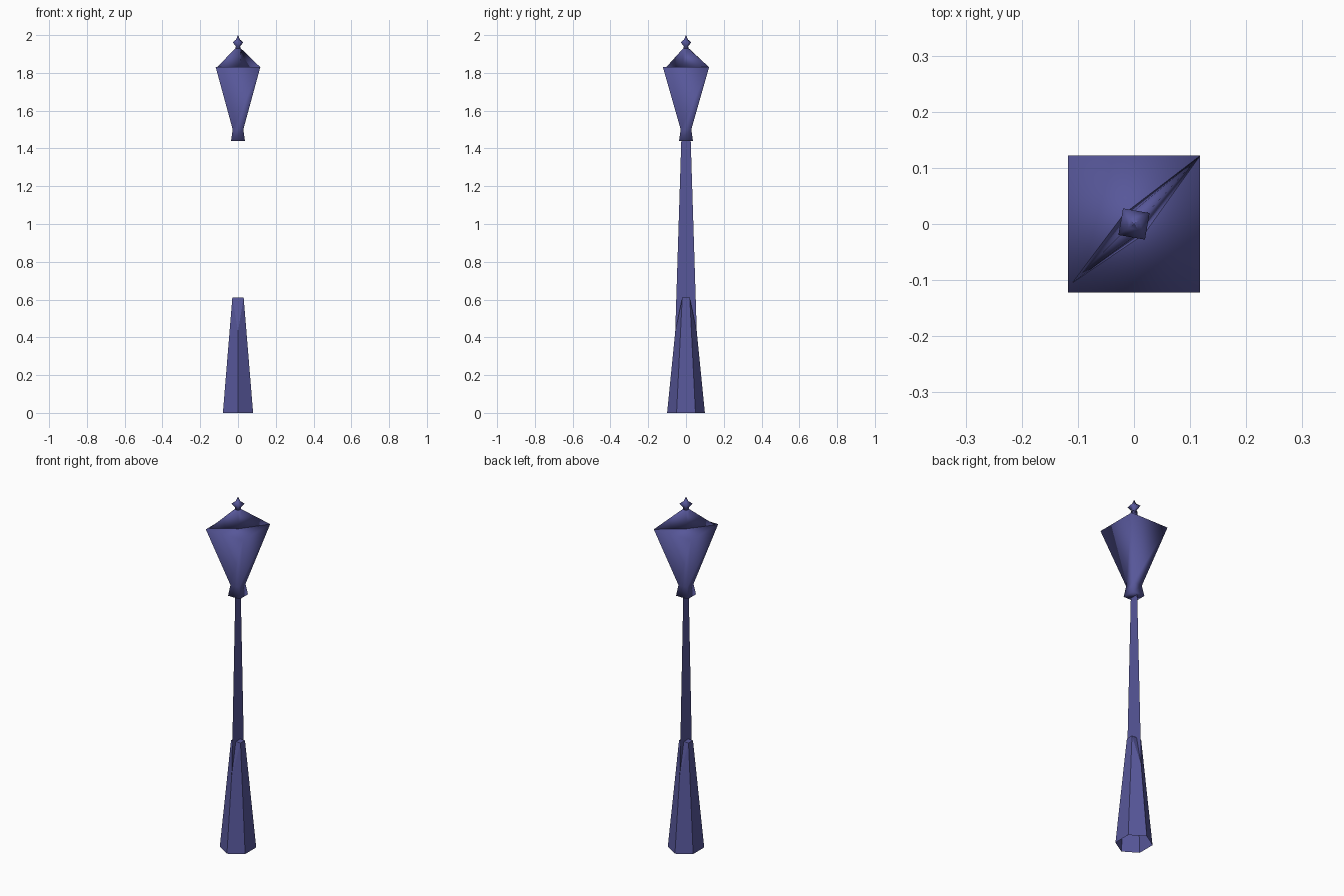
import bpy, bmesh, math

if "Cube" in bpy.data.objects:
    bpy.data.objects.remove(bpy.data.objects["Cube"])

# One flat colour for the whole lamp post
paint = bpy.data.materials.new("indigo_paint")
paint.diffuse_color = (0.095, 0.095, 0.32, 1)
paint.use_nodes = True
paint.node_tree.nodes["Principled BSDF"].inputs["Base Color"].default_value = paint.diffuse_color


def make(name, verts, faces, smooth=True, solid=True):
    me = bpy.data.meshes.new(name)
    me.from_pydata(verts, [], faces)
    bm = bmesh.new()
    bm.from_mesh(me)
    if solid:
        bmesh.ops.recalc_face_normals(bm, faces=bm.faces)
    for f in bm.faces:
        f.smooth = smooth
    bm.to_mesh(me)
    bm.free()
    me.materials.append(paint)
    ob = bpy.data.objects.new(name, me)
    bpy.context.collection.objects.link(ob)
    return ob


def loft(name, rings, smooth=True):
    """Skin equal-length rings of points and cap both ends."""
    n = len(rings[0])
    verts = [p for r in rings for p in r]
    faces = [(i * n + j, i * n + (j + 1) % n, (i + 1) * n + (j + 1) % n, (i + 1) * n + j)
             for i in range(len(rings) - 1) for j in range(n)]
    faces += [tuple(range(n)), tuple(range(len(verts) - n, len(verts)))]
    return make(name, verts, faces, smooth)


def square(x, y, z):
    return [(-x, -y, z), (x, -y, z), (x, y, z), (-x, y, z)]


def turned(r, z, deg=35):
    return [(r * math.cos(math.radians(deg + 90 * k)),
             r * math.sin(math.radians(deg + 90 * k)), z) for k in range(4)]


# Base: six-sided foot, open below; the front and back ridges stop lower
verts, faces = [], []
for s in (-1, 1):
    verts += [(0, s * 0.10, 0), (-0.08, s * 0.05, 0), (0.08, s * 0.05, 0),
              (0, s * 0.057, 0.43), (-0.03, s * 0.02, 0.61), (0.03, s * 0.02, 0.61)]
    o = 0 if s < 0 else 6
    faces += [tuple(o + i for i in f) for f in ((0, 1, 3), (0, 2, 3), (1, 4, 3), (2, 5, 3), (3, 4, 5))]
faces += [(1, 7, 10, 4), (2, 8, 11, 5), (4, 5, 11, 10)]
make("base", verts, faces, smooth=False)

# Shaft: a flat tapering blade with no thickness across x
make("shaft", [(0, -0.057, 0.43), (0, 0.057, 0.43), (0, 0.025, 1.44), (0, -0.025, 1.44)],
     [(0, 1, 2, 3)], smooth=False, solid=False)

# Lantern: flared collar and inverted square pyramid with flat lid
loft("lantern", [square(0.037, 0.037, 1.44), square(0.028, 0.028, 1.50),
                 square(0.118, 0.122, 1.83)])

# Roof: narrow fin along one diagonal of the lid
loft("roof_fin", [[(-0.11, -0.105, 1.83), (0.018, -0.018, 1.83), (0.118, 0.122, 1.83), (-0.018, 0.018, 1.83)],
                  turned(0.018, 1.93, 215)])

# Finial: small turned knob with pointed tip
loft("finial", [turned(0.018, 1.92), turned(0.014, 1.94), turned(0.034, 1.962),
                turned(0.012, 1.977), turned(0.001, 2.0)])
